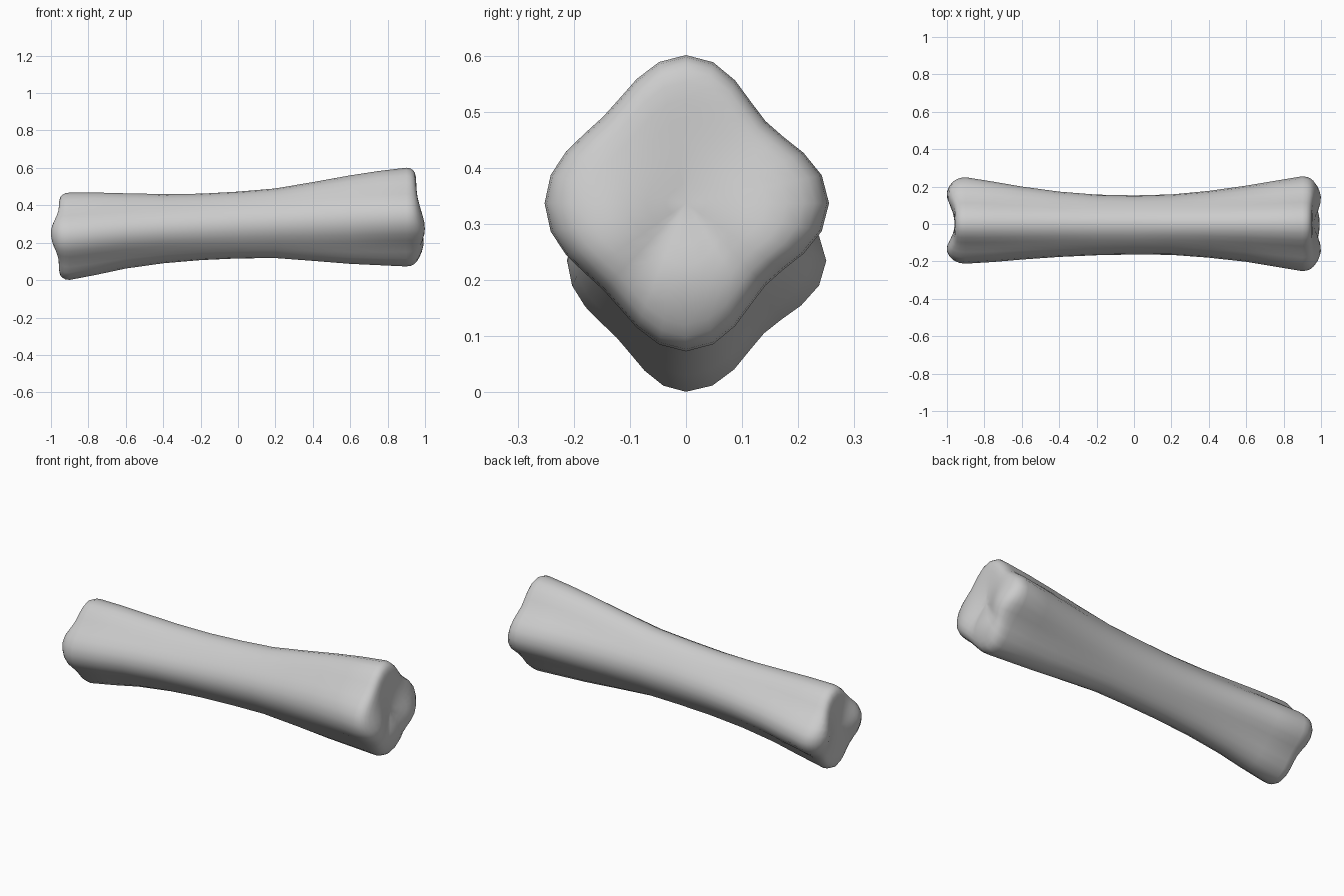
import bpy, bmesh
from math import sin, cos, pi, exp, sqrt

cube = bpy.data.objects.get("Cube")
if cube:
    bpy.data.objects.remove(cube)

# Shaft sections: x, top z, bottom z, half width at back (+y) and front (-y)
SECTIONS = [
    (-0.90, .468, .001, .250, .212),
    (-0.75, .468, .030, .226, .203),
    (-0.60, .464, .062, .200, .190),
    (-0.40, .460, .090, .173, .176),
    (-0.20, .462, .107, .157, .167),
    (0.00, .473, .116, .153, .163),
    (0.20, .490, .118, .158, .165),
    (0.40, .524, .103, .177, .180),
    (0.60, .560, .087, .205, .202),
    (0.75, .583, .080, .230, .227),
    (0.90, .601, .073, .255, .252),
]
SIDES = 32
CAP_SCALES = (.985, .95, .9, .82, .7, .56, .42, .28, .14)


def profile(x):
    """Rounded diamond at the ends, nearly round at the middle of the shaft."""
    flare = min(1, abs(x) / .9) ** 1.3
    points = []
    for i in range(SIDES):
        a = 2 * pi * i / SIDES
        pinch = .035 + (.062 + .015 * cos(a)) * flare
        r = 1 - pinch * (1 - cos(4 * a))
        points.append((r * cos(a), r * sin(a)))
    return points


def place(section, v, w):
    x, top, bottom, back, front = section
    return v * (back if v > 0 else front), (top + bottom) / 2 + w * (top - bottom) / 2


def cap_reach(side, v, w):
    """Distance to the end surface, with a knuckle on each side of a groove."""
    if side > 0:
        knuckle = exp(-((abs(v) - .55) / .42) ** 2 - ((w + .25) / .5) ** 2)
        heel = .85 * exp(-(v / .6) ** 2 - ((w + .5) / .38) ** 2)
        return .953 + .047 * max(knuckle, heel)
    return .958 + .044 * exp(-((abs(v) - .64) / .33) ** 2 - ((w - .06) / .44) ** 2)


bm = bmesh.new()


def shaft_ring(section):
    return [bm.verts.new((section[0], *place(section, v, w))) for v, w in profile(section[0])]


def cap_point(section, side, v, w, s):
    start = abs(section[0])
    x = start + (cap_reach(side, v, w) - start) * sqrt(1 - s ** 12)
    return bm.verts.new((side * x, *place(section, v, w)))


def bridge(a, b):
    for i in range(SIDES):
        j = (i + 1) % SIDES
        bm.faces.new((a[i], a[j], b[j], b[i]))


# Shaft
rings = [shaft_ring(s) for s in SECTIONS]
for a, b in zip(rings, rings[1:]):
    bridge(a, b)

# Knuckled ends
for side, ring, section in ((-1, rings[0], SECTIONS[0]), (1, rings[-1], SECTIONS[-1])):
    outline = profile(section[0])
    for s in CAP_SCALES:
        inner = [cap_point(section, side, v * s, w * s, s) for v, w in outline]
        bridge(ring, inner)
        ring = inner
    centre = cap_point(section, side, 0, 0, 0)
    for i in range(SIDES):
        bm.faces.new((ring[i], ring[(i + 1) % SIDES], centre))

bmesh.ops.recalc_face_normals(bm, faces=bm.faces)
mesh = bpy.data.meshes.new("bone")
bm.to_mesh(mesh)
bm.free()
bone = bpy.data.objects.new("bone", mesh)
bpy.context.collection.objects.link(bone)

# Plain grey colour
grey = bpy.data.materials.new("light_grey")
grey.use_nodes = True
grey.diffuse_color = (.6, .6, .6, 1)
grey.node_tree.nodes["Principled BSDF"].inputs["Base Color"].default_value = (.6, .6, .6, 1)
mesh.materials.append(grey)

# Smooth shading
bpy.ops.object.select_all(action='DESELECT')
bone.select_set(True)
bpy.context.view_layer.objects.active = bone
bpy.ops.object.shade_smooth_by_angle(angle=pi / 4)
